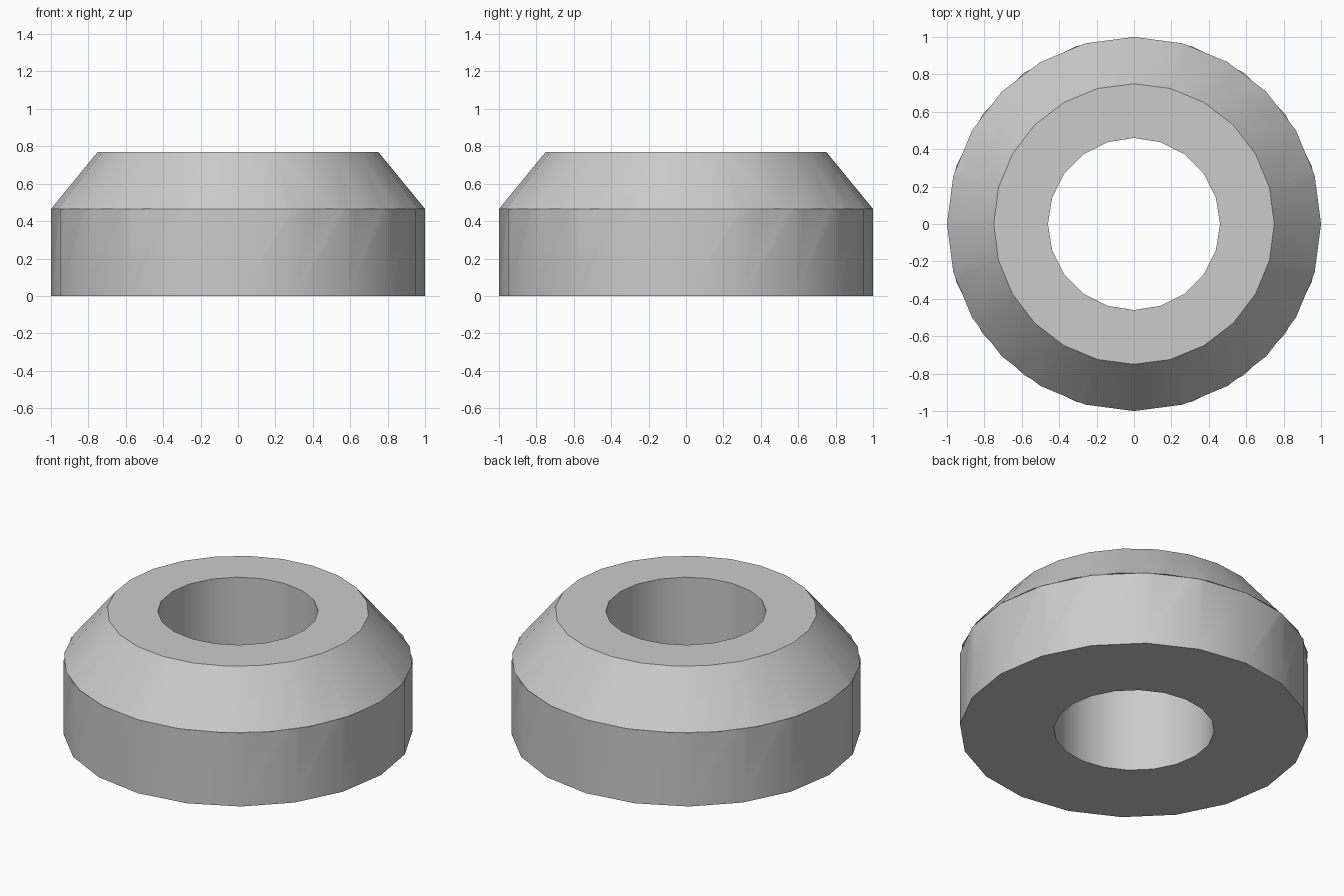
import bpy
from math import radians

cube = bpy.data.objects.get("Cube")
if cube:
    bpy.data.objects.remove(cube, do_unlink=True)

SHOULDER, TOP = 0.465, 0.77

# Plain grey material
grey = bpy.data.materials.new("plain grey")
grey.use_nodes = True
colour = (0.6, 0.6, 0.6, 1)
grey.diffuse_color = colour
grey.node_tree.nodes["Principled BSDF"].inputs["Base Color"].default_value = colour


def frustum(name, sides, r_low, r_high, z_low, z_high):
    bpy.ops.mesh.primitive_cone_add(
        vertices=sides, radius1=r_low, radius2=r_high,
        depth=z_high - z_low, location=(0, 0, (z_low + z_high) / 2))
    ob = bpy.context.object
    ob.name = name
    bpy.ops.object.transform_apply(location=True)
    ob.data.materials.append(grey)
    return ob


def combine(target, tool, operation):
    mod = target.modifiers.new(operation.lower(), "BOOLEAN")
    mod.operation, mod.object, mod.solver = operation, tool, "EXACT"
    bpy.ops.object.select_all(action="DESELECT")
    bpy.context.view_layer.objects.active = target
    target.select_set(True)
    bpy.ops.object.modifier_apply(modifier=mod.name)
    bpy.data.objects.remove(tool, do_unlink=True)


# Straight lower band, sloping shoulder and through hole
ring = frustum("bevelled_ring", 20, 1.0, 1.0, 0, SHOULDER)
combine(ring, frustum("shoulder", 24, 1.0, 0.75, SHOULDER, TOP), "UNION")
combine(ring, frustum("bore", 20, 0.46, 0.46, -0.2, TOP + 0.2), "DIFFERENCE")

# Smooth round walls with crisp rims
bpy.ops.object.shade_smooth_by_angle(angle=radians(30))
